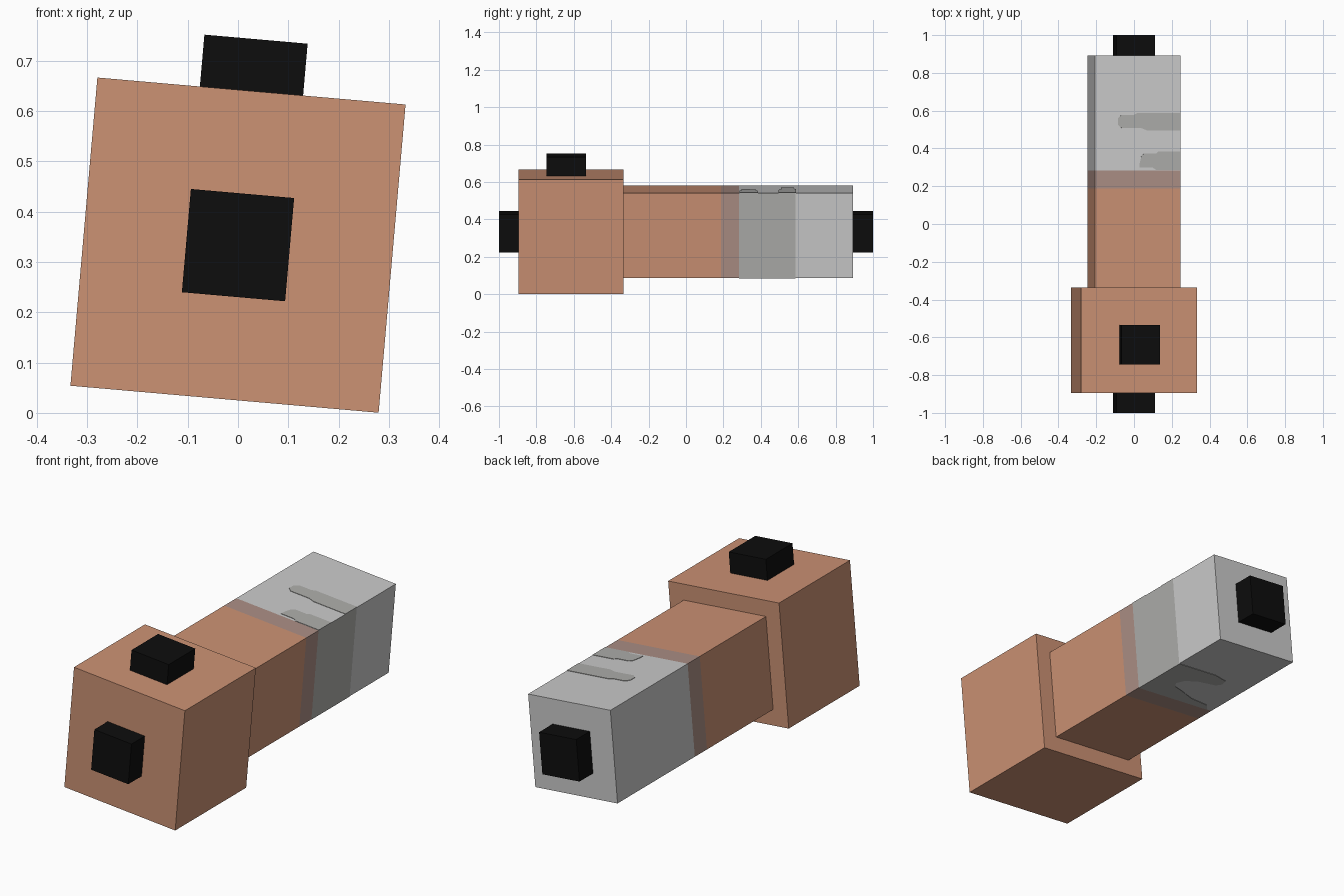
import bpy, bmesh, math

if "Cube" in bpy.data.objects:
    bpy.data.objects.remove(bpy.data.objects["Cube"], do_unlink=True)

TILT = math.radians(5)      # the whole tool rolls about its long axis
CENTRE_Z = 0.3335
ARM = 0.228                 # half width of the handle


def material(name, rgb):
    lin = [((c / 255 + 0.055) / 1.055) ** 2.4 if c > 10 else c / 255 / 12.92 for c in rgb]
    m = bpy.data.materials.new(name)
    m.diffuse_color = (*lin, 1)
    m.use_nodes = True
    bsdf = m.node_tree.nodes["Principled BSDF"]
    bsdf.inputs["Base Color"].default_value = (*lin, 1)
    bsdf.inputs["Roughness"].default_value = 0.8
    return m


copper = material("copper", (204, 146, 116))
light_grey = material("light grey", (203, 203, 203))
mid_grey = material("mid grey", (174, 174, 171))
brown_grey = material("brown grey", (172, 143, 133))
black = material("black", (13, 13, 13))


def finish(name, bm, mats):
    bmesh.ops.recalc_face_normals(bm, faces=bm.faces)
    me = bpy.data.meshes.new(name)
    bm.to_mesh(me)
    bm.free()
    for m in mats:
        me.materials.append(m)
    ob = bpy.data.objects.new(name, me)
    ob.location.z = CENTRE_Z
    ob.rotation_euler.y = TILT
    bpy.context.collection.objects.link(ob)
    return ob


def box_mesh(x, y, z):
    """Box from (min, max) ranges in the tilted frame."""
    bm = bmesh.new()
    bmesh.ops.create_cube(bm, size=1)
    for v in bm.verts:
        v.co = [r[0] if c < 0 else r[1] for c, r in zip(v.co, (x, y, z))]
    return bm


def box(name, x, y, z, mat):
    return finish(name, box_mesh(x, y, z), [mat])


def plate(name, outline, z):
    """Thin painted patch extruded from an outline."""
    bm = bmesh.new()
    face = bm.faces.new([bm.verts.new((x, y, z - 0.002)) for x, y in outline])
    ext = bmesh.ops.extrude_face_region(bm, geom=[face])
    for v in ext["geom"]:
        if isinstance(v, bmesh.types.BMVert):
            v.co.z += 0.004
    return finish(name, bm, [mid_grey])


# Head block
box("head_block", (-0.3075, 0.3075), (-0.895, -0.335), (-0.3075, 0.3075), copper)

# Black studs: front, back and top
S = 0.103
box("front_stud", (-S, S), (-1.0, -0.88), (-S, S), black)
box("back_stud", (-S, S), (0.88, 1.0), (-S, S), black)
box("top_stud", (-S, S), (-0.745, -0.535), (0.29, 0.411), black)

# Handle, cut into colour bands along its length
bm = box_mesh((-ARM, ARM), (-0.36, 0.893), (-ARM, ARM))
for y in (0.187, 0.283, 0.585):
    bmesh.ops.bisect_plane(bm, geom=bm.verts[:] + bm.edges[:] + bm.faces[:],
                           plane_co=(0, y, 0), plane_no=(0, 1, 0))
bm.normal_update()
for f in bm.faces:
    y = f.calc_center_median().y
    if abs(f.normal.y) > 0.5:
        f.material_index = 1 if y > 0 else 0
    elif y < 0.187:
        f.material_index = 0
    elif y < 0.283:
        f.material_index = 3
    elif y < 0.585 and f.normal.x > 0.5:
        f.material_index = 2
    else:
        f.material_index = 1
finish("handle", bm, [copper, light_grey, mid_grey, brown_grey])

# Grey patches wrapping onto the top
plate("top_long_patch", [
    (ARM, 0.495), (0.05, 0.495), (0.02, 0.507), (-0.085, 0.507), (-0.105, 0.525),
    (-0.105, 0.56), (-0.085, 0.578), (-0.02, 0.578), (0.0, 0.588), (ARM, 0.588)], ARM)
plate("top_short_patch", [
    (ARM, 0.285), (0.1, 0.285), (0.08, 0.298), (0.01, 0.298), (0.01, 0.32),
    (0.02, 0.362), (0.035, 0.374), (0.1, 0.374), (0.11, 0.384), (ARM, 0.384)], ARM)

# Grey patch wrapping onto the underside
plate("bottom_patch", [
    (ARM, 0.284), (-0.2, 0.284), (-0.17, 0.32), (-0.06, 0.335), (0.03, 0.37), (0.09, 0.39),
    (0.11, 0.42), (0.09, 0.46), (0.03, 0.49), (-0.07, 0.505), (-0.09, 0.53),
    (-0.08, 0.565), (0.0, 0.586), (ARM, 0.586)], -ARM)
